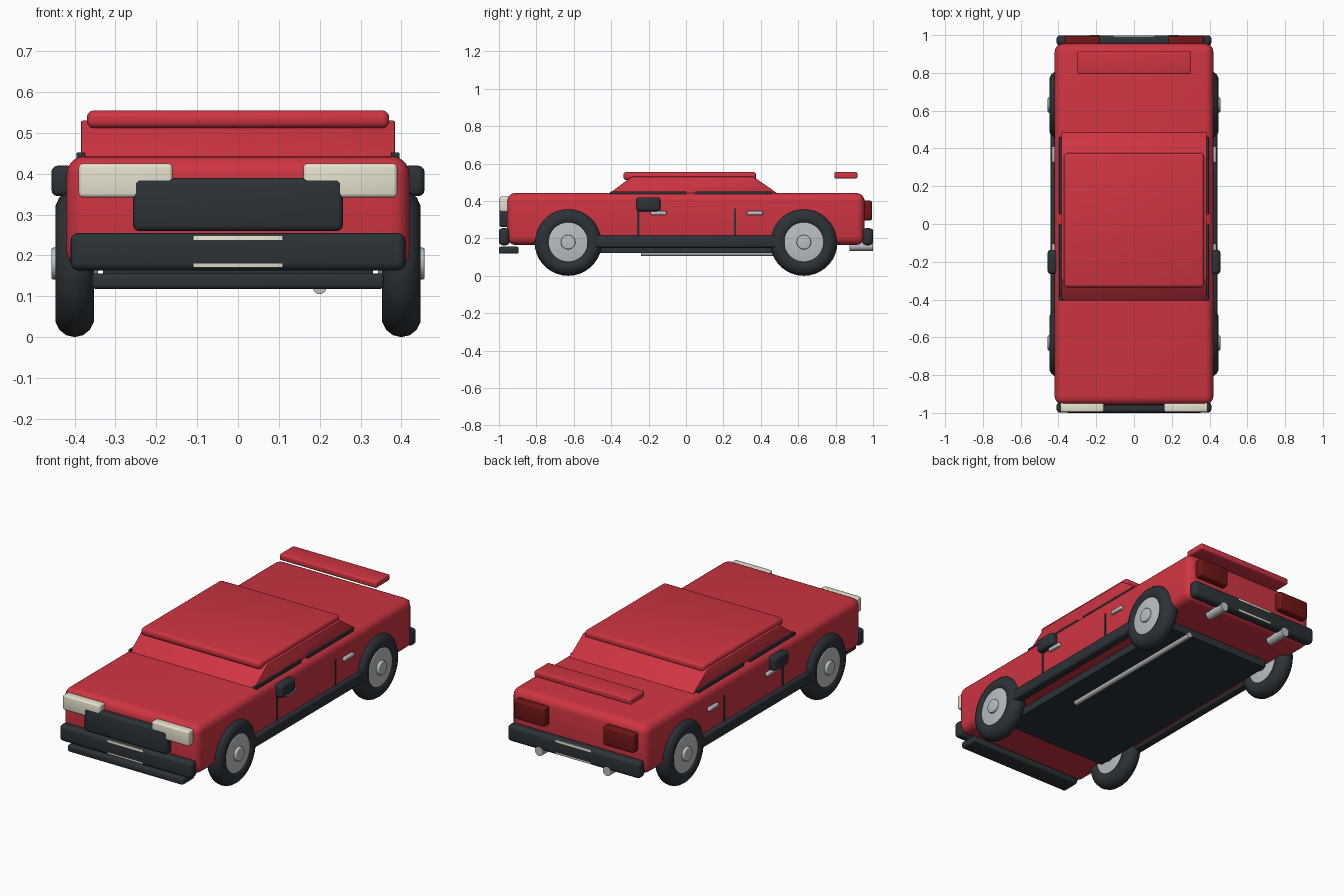
import bpy, bmesh, math

if "Cube" in bpy.data.objects:
    bpy.data.objects.remove(bpy.data.objects["Cube"])

def mat(name, rgb):
    m = bpy.data.materials.new(name)
    m.diffuse_color = (*rgb, 1)
    m.use_nodes = True
    m.node_tree.nodes["Principled BSDF"].inputs["Base Color"].default_value = m.diffuse_color
    return m

RED = mat("red_paint", (0.62, 0.035, 0.055))
DARK = mat("dark_trim", (0.025, 0.032, 0.038))
CREAM = mat("headlight_glass", (0.8, 0.76, 0.62))
LAMP = mat("tail_glass", (0.16, 0.008, 0.008))
METAL = mat("metal", (0.5, 0.52, 0.54))

def finish(ob, name, m, bevel=0, seg=3):
    ob.name = name
    ob.data.materials.append(m)
    bpy.ops.object.select_all(action='DESELECT')
    ob.select_set(True)
    bpy.context.view_layer.objects.active = ob
    if bevel:
        b = ob.modifiers.new("bevel", 'BEVEL')
        b.width, b.segments, b.limit_method = bevel, seg, 'ANGLE'
        bpy.ops.object.modifier_apply(modifier="bevel")
    bpy.ops.object.shade_smooth_by_angle(angle=math.radians(35))
    return ob

def box(name, x, y, z, m, bevel=0, seg=3):
    """Box from (min, max) pairs."""
    bpy.ops.mesh.primitive_cube_add(size=1, location=[sum(p) / 2 for p in (x, y, z)])
    ob = bpy.context.object
    ob.scale = [p[1] - p[0] for p in (x, y, z)]
    bpy.ops.object.transform_apply(location=False, rotation=False, scale=True)
    return finish(ob, name, m, bevel, seg)

def pair(name, x, y, z, m, bevel=0):
    """Box on both sides of the car."""
    box(name + "_right", x, y, z, m, bevel)
    box(name + "_left", (-x[1], -x[0]), y, z, m, bevel)

def tube(name, r, length, loc, axis, m, bevel=0, verts=32):
    rot = (0, math.pi / 2, 0) if axis == 'x' else (math.pi / 2, 0, 0)
    bpy.ops.mesh.primitive_cylinder_add(vertices=verts, radius=r, depth=length, location=loc, rotation=rot)
    return finish(bpy.context.object, name, m, bevel)

# Main body
box("body", (-.42, .42), (-.957, .955), (.165, .443), RED, .045, 5)

# Cabin: side profile extruded across the car
profile = [(-.41, .43), (-.41, .44), (-.29, .53), (.36, .53), (.49, .44), (.49, .43)]
bm = bmesh.new()
face = bm.faces.new([bm.verts.new((-.385, y, z)) for y, z in profile])
ext = bmesh.ops.extrude_face_region(bm, geom=[face])
bmesh.ops.translate(bm, vec=(.77, 0, 0), verts=[v for v in ext["geom"] if isinstance(v, bmesh.types.BMVert)])
bmesh.ops.recalc_face_normals(bm, faces=bm.faces)
mesh = bpy.data.meshes.new("cabin")
bm.to_mesh(mesh)
bm.free()
cabin = bpy.data.objects.new("cabin", mesh)
bpy.context.collection.objects.link(cabin)
finish(cabin, "cabin", RED, .008, 2)

# Roof and rear spoiler
box("roof", (-.37, .37), (-.335, .375), (.512, .555), RED, .016)
box("spoiler", (-.30, .30), (.793, .917), (.52, .555), RED, .009)

# Window trim, sills, underbody
pair("front_window_trim", (.375, .396), (-.405, 0), (.43, .452), DARK, .003)
pair("rear_window_trim", (.375, .396), (.05, .46), (.43, .452), DARK, .003)
pair("sill", (.39, .442), (-.54, .54), (.15, .215), DARK, .012)
box("underbody", (-.33, .33), (-.66, .69), (.122, .175), DARK)
box("splitter", (-.358, .358), (-1, -.895), (.118, .156), DARK, .01)

# Bumpers with flush plates
for name, s in (("front", -1), ("rear", 1)):
    span = lambda a, b: tuple(sorted((s * a, s * b)))
    box(name + "_bumper", (-.41, .41), span(.943, .999), (.163, .255), DARK, .02, 4)
    box(name + "_plate", (-.11, .11), span(.975, .9985), (.17, .249), CREAM, .002)

# Grille and lamps
box("grille", (-.257, .257), (-.998, -.945), (.26, .39), DARK, .014)
pair("headlight", (.16, .39), (-.996, -.945), (.342, .425), CREAM, .01)
pair("tail_light", (.18, .37), (.94, .995), (.297, .402), LAMP, .01)

# Doors and mirrors
pair("mirror", (.402, .457), (-.265, -.137), (.345, .42), DARK, .016)
for name, seam, handle in (("front", -.255, -.147), ("rear", .262, .368)):
    pair(name + "_door_seam", (.40, .423), (seam - .006, seam + .006), (.20, .36), DARK)
    pair(name + "_door_handle", (.41, .436), (handle - .043, handle + .043), (.325, .346), METAL, .006)

# Exhaust pipe and tips
tube("exhaust_pipe", .016, .94, (.2, .23, .121), 'y', METAL, 0, 16)
for side, s in (("right", 1), ("left", -1)):
    tube("exhaust_tip_" + side, .025, .125, (s * .21, .937, .158), 'y', METAL, 0, 20)

# Wheels
for side, s in (("right", 1), ("left", -1)):
    for end, y in (("front", -.63), ("rear", .63)):
        tag = f"{end}_{side}"
        bpy.ops.mesh.primitive_torus_add(major_radius=.132, minor_radius=.048, major_segments=36, minor_segments=14,
                                         location=(s * .4, y, .18), rotation=(0, math.pi / 2, 0))
        finish(bpy.context.object, "tyre_" + tag, DARK)
        tube("rim_" + tag, .107, .084, (s * .4, y, .18), 'x', METAL, .006)
        tube("hub_" + tag, .039, .114, (s * .4, y, .18), 'x', METAL, .005, 20)
